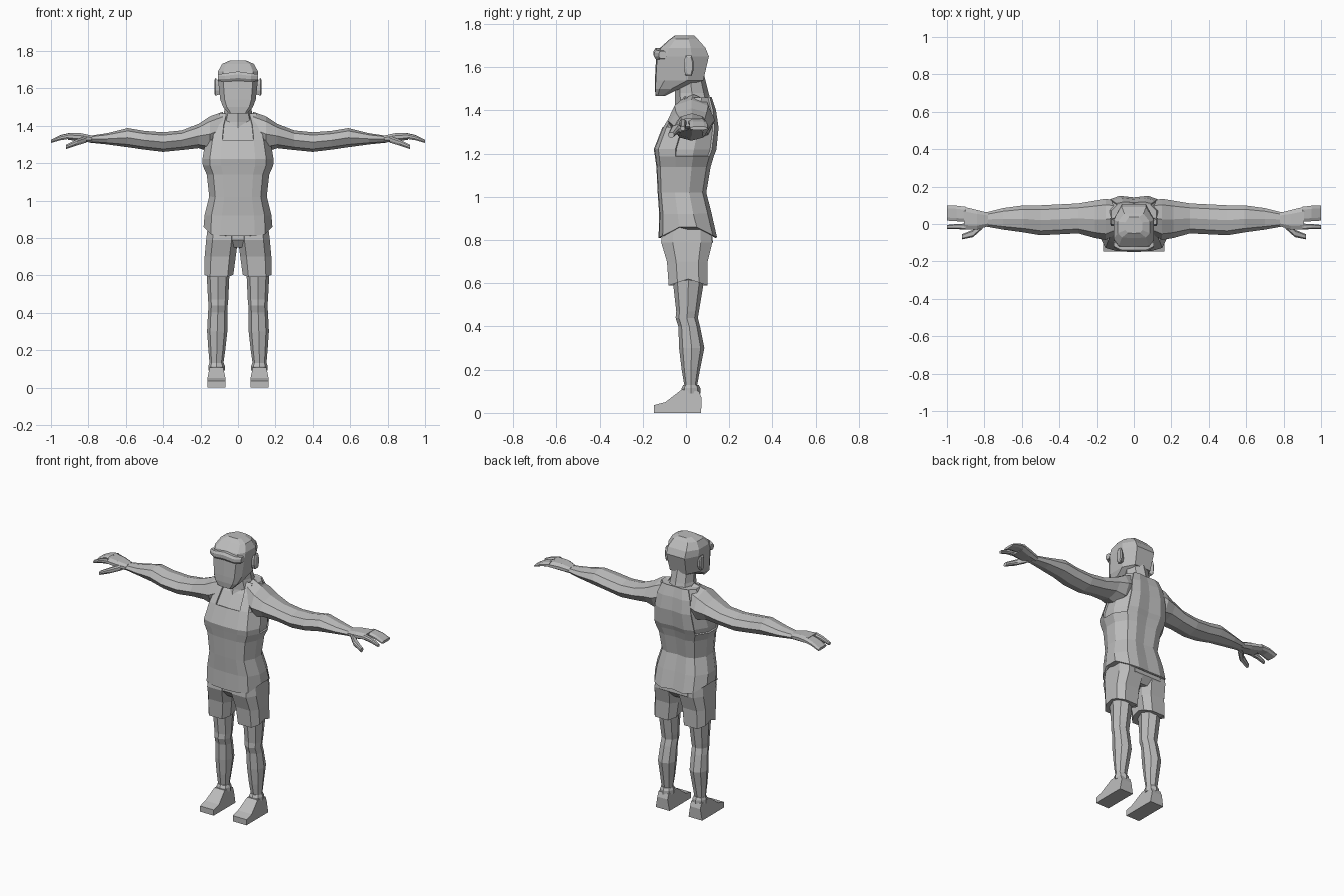
import bpy, bmesh, math

if "Cube" in bpy.data.objects:
    bpy.data.objects.remove(bpy.data.objects["Cube"])

grey = bpy.data.materials.new("plain grey")
grey.use_nodes = True
grey.diffuse_color = (0.5, 0.5, 0.5, 1)
grey.node_tree.nodes["Principled BSDF"].inputs["Base Color"].default_value = (0.5, 0.5, 0.5, 1)


def finish(name, bm, mirror=False):
    """Turn a bmesh into a flat shaded object, mirrored over x if asked."""
    bmesh.ops.recalc_face_normals(bm, faces=bm.faces)
    mesh = bpy.data.meshes.new(name)
    bm.to_mesh(mesh)
    bm.free()
    mesh.materials.append(grey)
    obj = bpy.data.objects.new(name, mesh)
    bpy.context.collection.objects.link(obj)
    if mirror:
        obj.modifiers.new("mirror", 'MIRROR').use_clip = False
    return obj


def loft(name, rows, section, axis='z', mirror=False, lift=0, keep=None):
    """Join rings (position, a_min, a_max, b_min, b_max) shaped by a unit section.
    lift raises the sides of the first ring, keep(row, column) filters faces."""
    bm = bmesh.new()
    rings = []
    for i, (t, a0, a1, b0, b1) in enumerate(rows):
        ring = []
        for fa, fb in section:
            a = (a0 + a1) / 2 + fa * (a1 - a0) / 2
            b = (b0 + b1) / 2 + fb * (b1 - b0) / 2
            p = t + (lift * (1 - abs(fb)) if i == 0 else 0)
            ring.append(bm.verts.new((a, b, p) if axis == 'z' else (p, a, b)))
        rings.append(ring)
    n = len(section)
    for i, (low, high) in enumerate(zip(rings, rings[1:])):
        for j in range(n):
            if keep is None or keep(i, min(j, n - 1 - j)):
                k = (j + 1) % n
                bm.faces.new((low[j], low[k], high[k], high[j]))
    if keep is None:
        bm.faces.new(rings[0])
        bm.faces.new(rings[-1])
    else:
        loose = [v for v in bm.verts if not v.link_faces]
        bmesh.ops.delete(bm, geom=loose, context='VERTS')
    return finish(name, bm, mirror)


def symmetric(half):
    """Close a half section running from front centre to back centre."""
    return half + [(-x, y) for x, y in reversed(half[1:-1])]


def wide(rows):
    """Expand (height, half width, front, back) to full ring rows."""
    return [(z, -w, w, f, b) for z, w, f, b in rows]


octagon = [(math.cos(k * math.pi / 4), math.sin(k * math.pi / 4)) for k in range(8)]
trunk = symmetric([(0, -1), (.5, -.97), (.8, -.86), (1, -.3), (1, .3), (.75, .85), (.45, 1), (0, .93)])
skull = symmetric([(0, -1), (.75, -.96), (1, -.6), (1, .35), (.6, 1), (0, 1)])
boxy = symmetric([(0, -1), (.6, -1), (1, -.55), (1, 0), (1, .55), (.6, 1), (0, 1)])
slab = [(-1, -.4), (-.6, -1), (.6, -1), (1, -.4), (1, .4), (.6, 1), (-.6, 1), (-1, .4)]

# Torso
torso_rows = wide([
    (.81, .175, -.118, .135), (.92, .17, -.115, .11), (1.02, .145, -.122, .085),
    (1.14, .158, -.128, .105), (1.19, .18, -.135, .12), (1.22, .182, -.14, .132),
    (1.32, .165, -.1, .142), (1.40, .15, -.05, .13), (1.46, .12, .0, .11)])
loft("torso", torso_rows, trunk, lift=.07)

# Sleeveless shirt: full below the chest, straps and back panel above
shirt = loft("shirt", torso_rows, trunk, lift=.07,
             keep=lambda row, col: row < 4 or (row < 6 and col == 0) or col in (1, 5, 6)
             or (row < 6 and col == 2))
thick = shirt.modifiers.new("cloth", 'SOLIDIFY')
thick.thickness = .009
thick.offset = 1

# Neck and head
loft("neck", wide([(1.34, .11, -.07, .13), (1.42, .09, -.05, .122),
                   (1.48, .073, -.05, .105), (1.58, .07, -.05, .08)]), octagon)
loft("head", wide([
    (1.466, .05, -.14, -.1), (1.50, .08, -.144, -.03), (1.54, .095, -.144, .08),
    (1.65, .107, -.138, .106), (1.69, .107, -.12, .09), (1.73, .085, -.075, .055),
    (1.748, .045, -.05, .037)]), skull)
loft("ears", [(.09, -.01, .02, 1.57, 1.63), (.12, -.01, .035, 1.56, 1.655),
              (.126, .0, .03, 1.57, 1.645)], slab, 'x', True)

# Brow band, raised at the middle
loft("brow_band", [(-.108, -.125, -.09, 1.64, 1.675), (-.07, -.147, -.1, 1.635, 1.68),
                   (0, -.15, -.1, 1.64, 1.69), (.07, -.147, -.1, 1.635, 1.68),
                   (.108, -.125, -.09, 1.64, 1.675)], slab, 'x')

# Arms
loft("arms", [
    (.08, -.05, .12, 1.29, 1.475), (.15, -.085, .135, 1.26, 1.45), (.21, -.075, .125, 1.28, 1.41),
    (.3, -.05, .11, 1.27, 1.375), (.4, -.055, .105, 1.26, 1.365),
    (.5, -.06, .1, 1.272, 1.372), (.59, -.045, .1, 1.285, 1.387),
    (.7, -.03, .085, 1.3, 1.36), (.8, -.012, .06, 1.31, 1.345)], octagon, 'x', True)

# Hands: palm, joined fingers, forefinger and thumb
loft("palms", [(.78, -.012, .06, 1.31, 1.347), (.84, -.03, .075, 1.315, 1.36),
               (.91, -.03, .092, 1.325, 1.362)], slab, 'x', True)
loft("fingers", [(.9, .012, .092, 1.33, 1.362), (.95, .015, .098, 1.325, 1.35),
                 (1, .018, .1, 1.31, 1.325)], slab, 'x', True)
loft("forefingers", [(.9, -.03, .002, 1.33, 1.36), (.95, -.027, .0, 1.322, 1.348),
                     (1, -.026, -.005, 1.308, 1.325)], slab, 'x', True)
loft("thumbs", [(.81, -.025, .02, 1.31, 1.345), (.86, -.07, -.03, 1.295, 1.328),
                (.92, -.082, -.055, 1.275, 1.298)], slab, 'x', True)

# Shorts: a seat and two flared legs
loft("shorts_seat", wide([(.75, .08, -.08, .09), (.79, .16, -.11, .125),
                          (.9, .16, -.105, .11)]), boxy)
loft("shorts_legs", [(.59, .025, .18, -.08, .1), (.7, .012, .178, -.088, .1),
                     (.79, .0, .17, -.115, .122), (.87, .0, .16, -.105, .115)],
     boxy, mirror=True, lift=.03)

# Legs
loft("legs", [(.08, .078, .152, -.01, .055), (.13, .078, .152, -.008, .052),
              (.2, .068, .158, -.02, .065), (.3, .057, .165, -.032, .085),
              (.4, .056, .16, -.035, .065), (.44, .055, .157, -.048, .055),
              (.47, .052, .16, -.045, .06), (.62, .045, .168, -.062, .085)],
     octagon, mirror=True)

# Ankle cuffs
loft("sock_cuffs", [(.09, .07, .158, -.02, .066), (.115, .07, .158, -.02, .066),
                    (.13, .076, .153, -.012, .058)], octagon, mirror=True)

# Shoes: a side profile widened from heel to toe
bm = bmesh.new()
profile = [(-.148, 0), (-.148, .036), (-.095, .05), (-.02, .108), (.06, .1), (.072, .07), (.07, 0)]
sides = []
for inner in (True, False):
    side = []
    for y, z in profile:
        taper = .012 * (z > .06)
        x = .067 + taper if inner else .163 - taper
        side.append(bm.verts.new((x, y, z)))
    sides.append(side)
    bm.faces.new(side)
for j in range(len(profile)):
    k = (j + 1) % len(profile)
    bm.faces.new((sides[0][j], sides[0][k], sides[1][k], sides[1][j]))
finish("shoes", bm, True)
